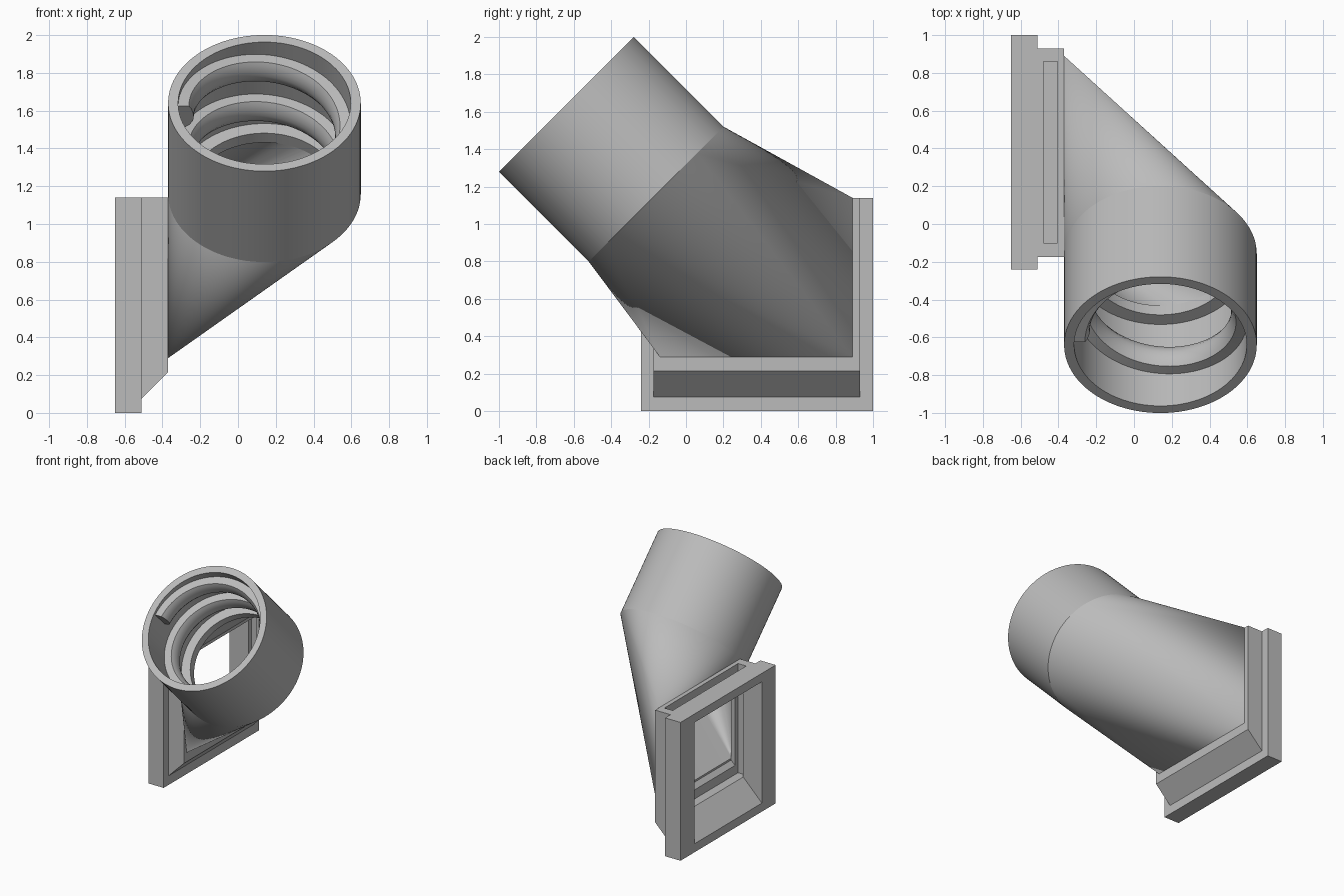
import bpy, bmesh
from math import cos, sin, pi, sqrt, radians
from mathutils import Vector

cube = bpy.data.objects.get("Cube")
if cube:
    bpy.data.objects.remove(cube, do_unlink=True)

grey = bpy.data.materials.new("plain grey")
grey.use_nodes = True
COLOUR = (0.5, 0.5, 0.5, 1)
grey.diffuse_color = COLOUR
grey.node_tree.nodes["Principled BSDF"].inputs["Base Color"].default_value = COLOUR

# Frame of the tilted socket: centre of its mouth, direction inwards, two radial axes
MOUTH = Vector((0.14, -0.64, 1.64))
INWARD = Vector((0, 1, -1)) / sqrt(2)
SIDE = Vector((-1, 0, 0))
UP = Vector((0, 1, 1)) / sqrt(2)
SEGMENTS = 96
DEPTH, OUTER, BORE, THROAT = 0.68, 0.51, 0.457, 0.385
FACE = -0.37                      # plane where the funnel meets the flange


def socket_point(depth, radius, angle):
    return MOUTH + INWARD * depth + (SIDE * cos(angle) + UP * sin(angle)) * radius


def circle(depth, radius):
    return [socket_point(depth, radius, 2 * pi * i / SEGMENTS) for i in range(SEGMENTS)]


def rectangle(x, y0, y1, z0, z1):
    return [Vector((x, y, z)) for y in (y0, y1) for z in (z0, z1)]


def finish(name, bm):
    bmesh.ops.recalc_face_normals(bm, faces=bm.faces)
    mesh = bpy.data.meshes.new(name)
    bm.to_mesh(mesh)
    bm.free()
    mesh.materials.append(grey)
    obj = bpy.data.objects.new(name, mesh)
    bpy.context.collection.objects.link(obj)
    return obj


def hull(name, points):
    bm = bmesh.new()
    for p in points:
        bm.verts.new(p)
    bmesh.ops.convex_hull(bm, input=bm.verts)
    bmesh.ops.delete(bm, geom=[v for v in bm.verts if not v.link_faces], context="VERTS")
    bmesh.ops.dissolve_limit(bm, angle_limit=0.002, verts=bm.verts, edges=bm.edges)
    return finish(name, bm)


def prism(name, profile, y0, y1):
    """Extrude an x-z profile along y."""
    return hull(name, [Vector((x, y, z)) for y in (y0, y1) for x, z in profile])


def box(name, x0, x1, y0, y1, z0, z1):
    return hull(name, rectangle(x0, y0, y1, z0, z1) + rectangle(x1, y0, y1, z0, z1))


def bridge(bm, rows, closed):
    """Skin a list of closed cross-sections; cap the ends if it is open."""
    rings = [[bm.verts.new(p) for p in row] for row in rows]
    pairs = list(zip(rings, rings[1:]))
    if closed:
        pairs.append((rings[-1], rings[0]))
    for a, b in pairs:
        for i in range(len(a)):
            j = (i + 1) % len(a)
            bm.faces.new((a[i], a[j], b[j], b[i]))
    if not closed:
        bm.faces.new(rings[0])
        bm.faces.new(rings[-1])


def cut(obj, *cutters):
    for cutter in cutters:
        mod = obj.modifiers.new("cut", "BOOLEAN")
        mod.operation, mod.solver, mod.object = "DIFFERENCE", "EXACT", cutter
    bpy.context.view_layer.update()
    graph = bpy.context.evaluated_depsgraph_get()
    result = bpy.data.meshes.new_from_object(obj.evaluated_get(graph))
    obj.modifiers.clear()
    obj.data = result


def smooth(obj):
    bpy.ops.object.select_all(action="DESELECT")
    obj.select_set(True)
    bpy.context.view_layer.objects.active = obj
    bpy.ops.object.shade_smooth_by_angle(angle=radians(30))


# Round socket with a narrower ring at its inner end
wall = [(0, OUTER), (DEPTH, OUTER), (DEPTH, THROAT), (0.61, THROAT), (0.61, BORE), (0, BORE)]
bm = bmesh.new()
bridge(bm, [[socket_point(d, r, 2 * pi * i / SEGMENTS) for d, r in wall]
            for i in range(SEGMENTS)], True)
smooth(finish("socket", bm))

# Screw thread inside the socket: flat shoulder, rounded crest, one and a half turns
thread = [(0, 0.475), (0, 0.40), (0.02, 0.388), (0.05, 0.378), (0.08, 0.374),
          (0.11, 0.378), (0.14, 0.395), (0.16, 0.42), (0.18, 0.475)]
PITCH, STEPS = 0.297, 144
bm = bmesh.new()
rows = []
for i in range(STEPS + 1):
    angle = 3 * pi * i / STEPS
    start = 0.02 + PITCH * angle / (2 * pi)
    rows.append([socket_point(start + d, r, angle) for d, r in thread])
bridge(bm, rows, False)
smooth(finish("screw_thread", bm))

# Funnel blending the round socket into the rectangular flange
funnel = hull("funnel", circle(DEPTH, OUTER) + rectangle(FACE, -0.14, 0.89, 0.29, 1.14))
hollow = hull("funnel_cutter", circle(DEPTH, THROAT) + circle(DEPTH - 0.03, THROAT)
              + rectangle(FACE - 0.02, -0.06, 0.82, 0.35, 1.07))
cut(funnel, hollow)
smooth(funnel)

# Flange: wide back plate and a chamfered step with a slot open at the top
plate = box("flange_plate", -0.65, -0.51, -0.24, 1, 0, 1.14)
step = prism("flange_step", [(-0.51, 0.075), (FACE, 0.215), (FACE, 1.14), (-0.51, 1.14)],
             -0.175, 0.93)
opening = prism("opening_cutter", [(-0.75, -0.03), (-0.3, 0.42), (-0.3, 1.07), (-0.75, 1.07)],
                -0.06, 0.82)
slot = box("slot_cutter", -0.48, -0.405, -0.10, 0.86, 0.24, 1.3)
cut(plate, opening)
cut(step, opening, slot)

for cutter in (hollow, opening, slot):
    bpy.data.objects.remove(cutter, do_unlink=True)
